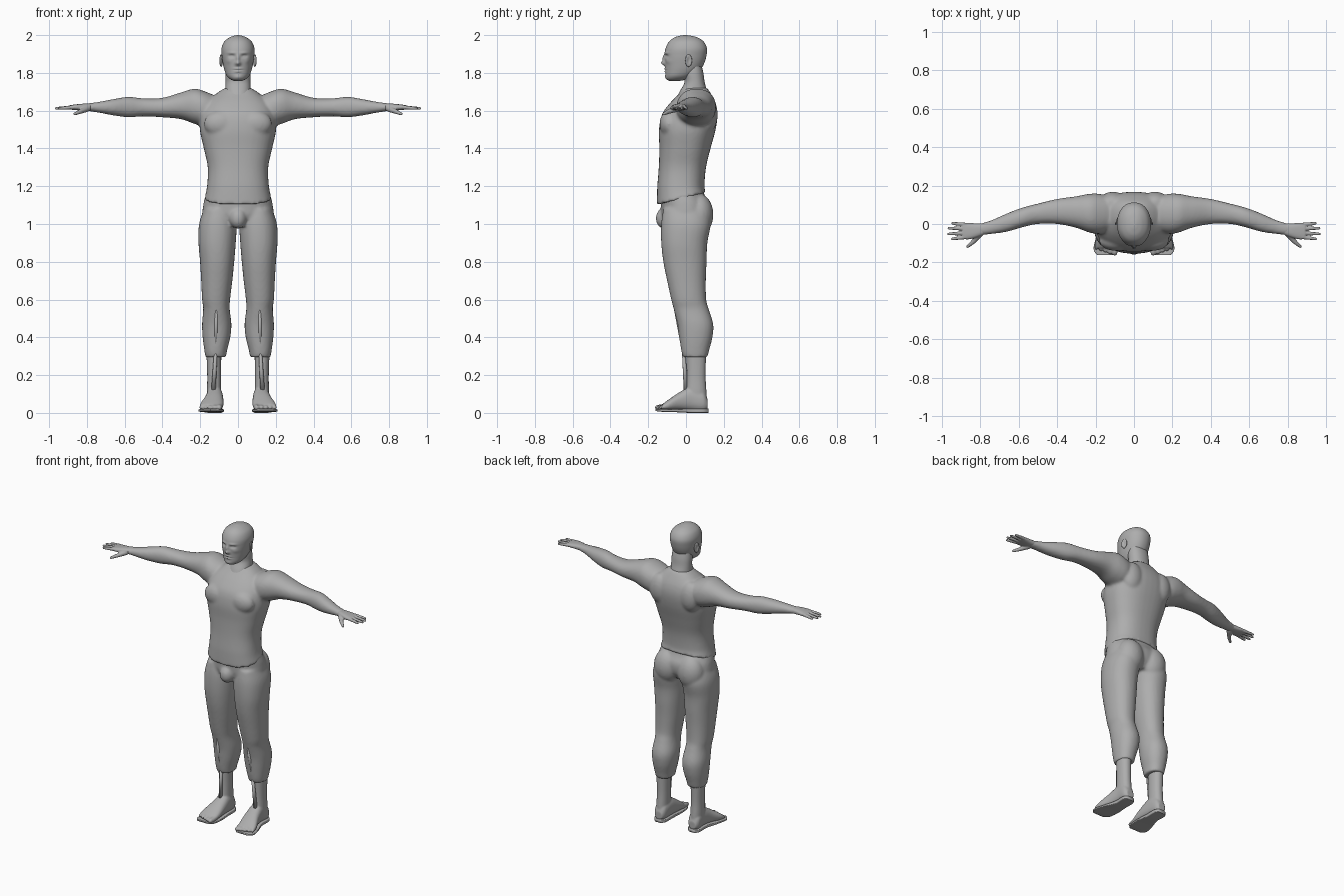
import bpy
import bmesh
from math import sin, cos, pi, exp, copysign
from mathutils import Matrix, Vector

if "Cube" in bpy.data.objects:
    bpy.data.objects.remove(bpy.data.objects["Cube"], do_unlink=True)

grey = bpy.data.materials.new("plain grey")
grey.use_nodes = True
grey.diffuse_color = (0.42, 0.42, 0.42, 1)
grey.node_tree.nodes["Principled BSDF"].inputs["Base Color"].default_value = grey.diffuse_color


def smooth_rows(rows, steps):
    """Catmull-Rom interpolation of cross-section rows."""
    result = []
    for i in range(len(rows) - 1):
        before, after = rows[max(i - 1, 0)], rows[min(i + 2, len(rows) - 1)]
        for s in range(steps):
            t = s / steps
            result.append([
                b + 0.5 * t * (c - a + t * (2 * a - 5 * b + 4 * c - d + t * (3 * (b - c) + d - a)))
                for a, b, c, d in zip(before, rows[i], rows[i + 1], after)])
    return result + [rows[-1]]


def loft(bm, axis, rows, power=2.2, sides=40, steps=5):
    """Skin rows of (position, low, high, low, high) bounds along an axis."""
    rings = []
    for pos, u0, u1, v0, v1 in smooth_rows(rows, steps):
        ring = []
        for i in range(sides):
            c, s = cos(2 * pi * i / sides), sin(2 * pi * i / sides)
            u = (u0 + u1 + (u1 - u0) * copysign(abs(c) ** (2 / power), c)) / 2
            v = (v0 + v1 + (v1 - v0) * copysign(abs(s) ** (2 / power), s)) / 2
            place = {"x": (pos, u, v), "y": (u, pos, v), "z": (u, v, pos)}[axis]
            ring.append(bm.verts.new(place))
        rings.append(ring)
    for low, high in zip(rings, rings[1:]):
        for i in range(sides):
            j = (i + 1) % sides
            bm.faces.new((low[i], low[j], high[j], high[i]))
    bm.faces.new(rings[0][::-1])
    bm.faces.new(rings[-1])


def centred(rows):
    """Rows of (height, half width, front, back), symmetric in x."""
    return [(z, -w, w, front, back) for z, w, front, back in rows]


def ellipsoid(bm, centre, radii):
    matrix = Matrix.Translation(centre) @ Matrix.Diagonal((*radii, 1))
    bmesh.ops.create_uvsphere(bm, u_segments=24, v_segments=16, radius=1, matrix=matrix)


def digit(bm, start, end, r0, r1):
    """Tapered rod with round ends, for fingers and toes."""
    a, b = Vector(start), Vector(end)
    turn = (b - a).to_track_quat("Z", "Y").to_matrix().to_4x4()
    bmesh.ops.create_cone(bm, cap_ends=True, segments=16, radius1=r0, radius2=r1,
                          depth=(b - a).length, matrix=Matrix.Translation((a + b) / 2) @ turn)
    ellipsoid(bm, a, (r0, r0, r0))
    ellipsoid(bm, b, (r1, r1, r1))


def finish(name, bm, mirror=False, voxel=0, relax=4):
    bmesh.ops.recalc_face_normals(bm, faces=bm.faces)
    for face in bm.faces:
        face.smooth = True
    mesh = bpy.data.meshes.new(name)
    bm.to_mesh(mesh)
    bm.free()
    mesh.materials.append(grey)
    obj = bpy.data.objects.new(name, mesh)
    bpy.context.collection.objects.link(obj)
    if mirror:
        obj.modifiers.new("Mirror", "MIRROR").use_mirror_merge = False
    if voxel:
        remesh = obj.modifiers.new("Fuse", "REMESH")
        remesh.mode = "VOXEL"
        remesh.voxel_size = voxel
        remesh.use_smooth_shade = True
        soften = obj.modifiers.new("Soften", "SMOOTH")
        soften.factor, soften.iterations = 0.5, relax
    return obj


# Torso in a sleeveless top, with a hem that dips at the front, and the arms
bm = bmesh.new()
loft(bm, "z", centred([
    (1.14, .178, -.154, .104), (1.2, .164, -.152, .098), (1.3, .16, -.144, .106),
    (1.4, .181, -.141, .13), (1.5, .202, -.143, .157), (1.58, .196, -.127, .167),
    (1.64, .17, -.085, .157), (1.69, .115, -.036, .132), (1.72, .07, -.01, .112)]), 2.4)
for v in bm.verts:
    if v.co.z < 1.2:
        v.co.z += 0.25 * v.co.y * (1.2 - v.co.z) / 0.06
for side in (-1, 1):
    ellipsoid(bm, (side * .09, -.09, 1.53), (.09, .05, .07))
    ellipsoid(bm, (side * .11, .11, 1.58), (.075, .058, .1))
    arm = bmesh.new()
    loft(arm, "x", [
        (.1, -.02, .13, 1.56, 1.67), (.17, -.05, .155, 1.52, 1.7), (.23, -.045, .157, 1.53, 1.716),
        (.3, -.02, .144, 1.555, 1.697), (.4, 0, .13, 1.565, 1.668), (.5, 0, .106, 1.57, 1.665),
        (.58, -.017, .085, 1.565, 1.673), (.66, -.04, .055, 1.575, 1.661),
        (.74, -.052, .02, 1.59, 1.646), (.81, -.06, 0, 1.6, 1.637)])
    arm.transform(Matrix.Diagonal((side, 1, 1, 1)))
    part = bpy.data.meshes.new("arm_part")
    arm.to_mesh(part)
    arm.free()
    bm.from_mesh(part)
    bpy.data.meshes.remove(part)
finish("torso_and_arms", bm, voxel=0.009, relax=5)

# Hands with four fingers and a thumb
bm = bmesh.new()
loft(bm, "x", [(.78, -.056, .002, 1.6, 1.638), (.82, -.07, .003, 1.6, 1.637),
               (.86, -.08, .006, 1.603, 1.633), (.89, -.078, .005, 1.606, 1.629)], 2.5)
for base, tip_x, tip_y in ((-.068, .945, -.078), (-.046, .963, -.052),
                           (-.024, .962, -.022), (-.004, .943, .004)):
    digit(bm, (.875, base, 1.618), (tip_x, tip_y, 1.612), .011, .0075)
digit(bm, (.8, -.05, 1.61), (.835, -.092, 1.595), .017, .012)
digit(bm, (.835, -.092, 1.595), (.864, -.117, 1.583), .012, .008)
finish("hand", bm, mirror=True, voxel=0.004, relax=3)

# Trousers: pelvis, seat and legs down to the cuffs
bm = bmesh.new()
loft(bm, "z", centred([(.99, .13, -.1, .09), (1.04, .185, -.128, .12), (1.1, .184, -.133, .124),
                       (1.15, .172, -.135, .1), (1.2, .155, -.13, .085)]))
ellipsoid(bm, (0, -.115, 1.03), (.045, .045, .055))
for side in (-1, 1):
    ellipsoid(bm, (side * .088, .068, 1.05), (.088, .077, .11))
finish_rows = [
    (1.08, .03, .18, -.12, .11), (1, .008, .206, -.131, .13), (.9, .012, .209, -.131, .113),
    (.8, .02, .201, -.12, .109), (.7, .03, .195, -.1, .105), (.6, .042, .19, -.078, .107),
    (.55, .044, .184, -.065, .12), (.47, .035, .19, -.045, .144), (.4, .041, .187, -.035, .14),
    (.33, .058, .178, -.025, .122), (.295, .064, .172, -.016, .113)]
loft(bm, "z", finish_rows)
loft(bm, "z", [(z, -b, -a, c, d) for z, a, b, c, d in finish_rows])
finish("trousers", bm, voxel=0.009, relax=4)

# Shin ridge over the front of each lower leg
bm = bmesh.new()
digit(bm, (.115, -.054, .55), (.118, -.012, .32), .01, .009)
digit(bm, (.118, -.012, .32), (.13, .0, .12), .009, .012)
finish("shin_ridge", bm, mirror=True)

# Ankles, feet and toes
bm = bmesh.new()
loft(bm, "z", [(.34, .088, .168, 0, .107), (.2, .089, .163, .004, .104),
               (.12, .089, .164, 0, .108), (.06, .088, .164, -.01, .112)])
loft(bm, "y", [(.115, .1, .15, .02, .07), (.09, .086, .165, .006, .12), (.03, .08, .167, .01, .14),
               (-.03, .077, .178, .012, .112), (-.09, .078, .2, .01, .072),
               (-.125, .088, .205, .014, .046)], 2.3)
for i in range(5):
    x = .1 + .024 * i
    r = .017 - .0018 * i
    digit(bm, (x - .004, -.1, .034), (x, -.15 + .006 * i, .028), r, r * .85)
finish("foot", bm, mirror=True, voxel=0.006, relax=3)

# Flat soles with a block heel
bm = bmesh.new()
loft(bm, "y", [(.118, .1, .15, 0, .022), (.09, .083, .168, 0, .024), (.02, .082, .168, 0, .024),
               (-.06, .074, .195, .004, .02), (-.13, .08, .21, .006, .02),
               (-.162, .1, .19, .01, .02)], 6)
finish("sole", bm, mirror=True)

# Neck
bm = bmesh.new()
loft(bm, "z", centred([(1.64, .088, -.06, .13), (1.7, .07, -.034, .113), (1.75, .066, -.008, .099),
                       (1.8, .066, -.012, .092), (1.85, .06, 0, .08)]))
finish("neck", bm)

# Head, with the face shaped by soft bumps and hollows
bm = bmesh.new()
loft(bm, "z", centred([
    (1.758, .022, -.088, -.03), (1.767, .042, -.103, .01), (1.785, .06, -.108, .04),
    (1.815, .072, -.109, .075), (1.85, .08, -.111, .096), (1.89, .086, -.113, .108),
    (1.93, .087, -.108, .111), (1.965, .073, -.09, .094), (1.987, .046, -.062, .062),
    (1.997, .02, -.03, .025), (2, .003, -.01, -.002)]), 2.15, sides=128, steps=9)
features = {
    "nose": (0, 1.851, .014, .012, .018), "bridge": (0, 1.876, .009, .02, .011),
    "brow": (.034, 1.906, .022, .007, .005), "eye": (.033, 1.889, .015, .008, -.011),
    "eyeball": (.034, 1.888, .008, .004, .005), "upper_lip": (0, 1.822, .02, .005, .006),
    "lower_lip": (0, 1.808, .017, .005, .006), "chin": (0, 1.778, .02, .01, .004),
    "cheek": (.05, 1.862, .016, .014, .004), "mouth": (0, 1.815, .024, .003, -.004)}
for v in bm.verts:
    if v.co.y < -.02:
        x, z = abs(v.co.x), v.co.z
        v.co.y -= sum(push * exp(-((x - fx) / wide) ** 2 - ((z - fz) / tall) ** 2)
                      for fx, fz, wide, tall, push in features.values())
finish("head", bm)

# Ears: a rim around a hollow
bm = bmesh.new()
ellipsoid(bm, (0, 0, 0), (.009, .019, .033))
for v in bm.verts:
    hollow = (v.co.y / .012) ** 2 + (v.co.z / .022) ** 2
    if v.co.x > 0:
        v.co.x -= .009 * exp(-hollow)
bm.transform(Matrix.Translation((.09, .014, 1.865)) @ Matrix.Rotation(.35, 4, "Z"))
finish("ear", bm, mirror=True)
